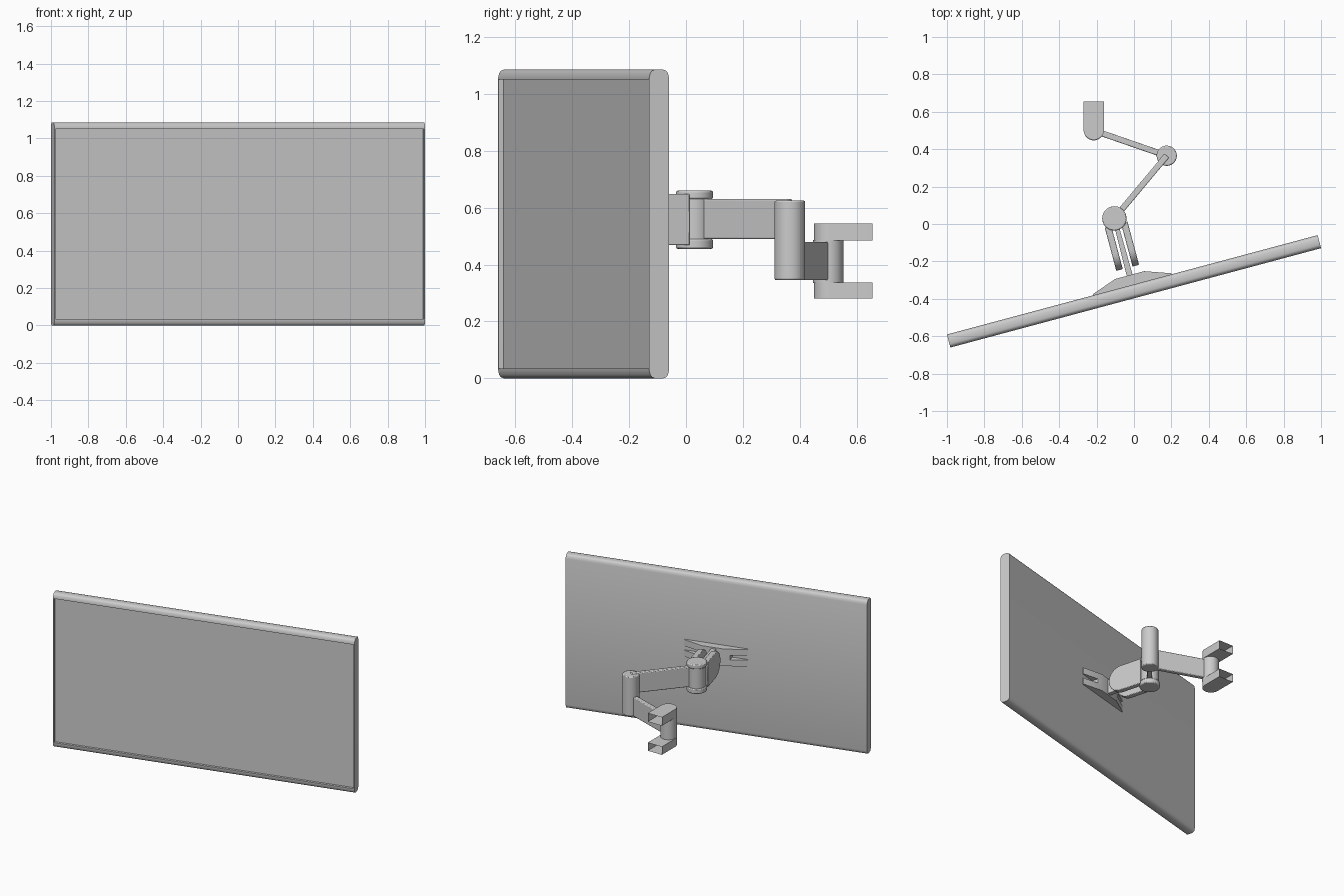
import bpy, bmesh
from math import sin, cos, pi, radians, atan2, hypot
from mathutils import Matrix, Vector

if "Cube" in bpy.data.objects:
    bpy.data.objects.remove(bpy.data.objects["Cube"])

# screen-side parts are modelled in a frame turned 15 degrees about z
HEAD = Matrix.Translation((0, -0.36, 0)) @ Matrix.Rotation(radians(15), 4, 'Z')
WORLD = Matrix.Identity(4)


def finish(name, bm, matrix=WORLD, bevel=0.0):
    bmesh.ops.recalc_face_normals(bm, faces=bm.faces)
    me = bpy.data.meshes.new(name)
    bm.to_mesh(me)
    bm.free()
    ob = bpy.data.objects.new(name, me)
    bpy.context.collection.objects.link(ob)
    ob.matrix_world = matrix
    if bevel:
        m = ob.modifiers.new("bevel", 'BEVEL')
        m.width, m.segments, m.limit_method = bevel, 2, 'ANGLE'
        m.angle_limit = radians(40)
    bpy.context.view_layer.objects.active = ob
    ob.select_set(True)
    bpy.ops.object.shade_smooth_by_angle(angle=radians(35))
    ob.select_set(False)
    return ob


def prism(points, lo, hi, axis='Z', bm=None):
    """Extrude a 2D outline along z (points are x, y) or along x (points are y, z)."""
    bm = bm or bmesh.new()
    place = (lambda p, h: (p[0], p[1], h)) if axis == 'Z' else (lambda p, h: (h, p[0], p[1]))
    f = bm.faces.new([bm.verts.new(place(p, lo)) for p in points])
    new = bmesh.ops.extrude_face_region(bm, geom=[f])['geom']
    d = Vector((0, 0, hi - lo)) if axis == 'Z' else Vector((hi - lo, 0, 0))
    bmesh.ops.translate(bm, vec=d, verts=[g for g in new if isinstance(g, bmesh.types.BMVert)])
    return bm


def arc(cx, cy, r, a0, a1, n):
    return [(cx + r * cos(a0 + (a1 - a0) * i / n), cy + r * sin(a0 + (a1 - a0) * i / n))
            for i in range(n + 1)]


def cylinder(name, x, y, r, z0, z1, bevel=0.006):
    return finish(name, prism(arc(x, y, r, 0, 2 * pi, 40)[:-1], z0, z1), bevel=bevel)


def arm(name, a, b, thick, z0, z1):
    half = hypot(b[0] - a[0], b[1] - a[1]) / 2
    t = thick / 2
    m = Matrix.Translation(((a[0] + b[0]) / 2, (a[1] + b[1]) / 2, 0)) @ \
        Matrix.Rotation(atan2(b[1] - a[1], b[0] - a[0]), 4, 'Z')
    finish(name, prism([(-half, -t), (half, -t), (half, t), (-half, t)], z0, z1), m, 0.005)


# display panel: rounded top and bottom edges, recessed screen
H, T = 1.085, 0.036
quarter = [(-T, 0.028), (-0.032, 0.012), (-0.026, 0.004), (-0.016, 0)]
bottom = quarter + [(-y, z) for y, z in reversed(quarter)]
bm = prism(bottom + [(y, H - z) for y, z in reversed(bottom)], -1.026, 1.026, 'X')
bm.normal_update()
front = min(bm.faces, key=lambda f: f.calc_center_median().y)
bmesh.ops.inset_region(bm, faces=[front], thickness=0.009)
rim = bmesh.ops.extrude_face_region(bm, geom=[front])['geom']
bmesh.ops.translate(bm, vec=(0, 0.017, 0), verts=[g for g in rim if isinstance(g, bmesh.types.BMVert)])
if front.is_valid:
    bmesh.ops.delete(bm, geom=[front], context='FACES_ONLY')
finish("display_panel", bm, HEAD)

# forked mounting plate behind the panel
ZC = 0.558
full = [(-0.217, 0.03), (0.217, 0.03), (0.217, 0.042), (0.08, 0.09), (-0.08, 0.09), (-0.217, 0.042)]
core = [(-0.11, 0.03), (0.11, 0.03), (0.11, 0.0795), (0.08, 0.09), (-0.08, 0.09), (-0.11, 0.0795)]
bm = prism(full, ZC + 0.015, ZC + 0.06)
prism(full, ZC - 0.06, ZC - 0.015, bm=bm)
prism(core, ZC - 0.015, ZC + 0.015, bm=bm)
finish("mounting_plate", bm, HEAD)

# tilt head: centre fin and two rounded cheeks
finish("tilt_fin", prism([(-0.016, 0.08), (0.016, 0.08), (0.012, 0.36), (-0.012, 0.36)],
                         ZC - 0.05, ZC + 0.05), HEAD)
cheek = arc(0.22, ZC, 0.09, pi / 2, 3 * pi / 2, 20) + [(0.37, ZC - 0.09), (0.37, ZC + 0.09)]
for side, lo, hi in (("left", -0.063, -0.027), ("right", 0.027, 0.063)):
    finish(f"tilt_cheek_{side}", prism(cheek, lo, hi, 'X'), HEAD, 0.004)

# pivot joints
head, elbow, wall = (-0.105, 0.03), (0.175, 0.365), (-0.215, 0.5)
cylinder("head_pivot_top", *head, 0.065, 0.63, 0.66)
cylinder("head_pivot_core", *head, 0.058, 0.488, 0.632, 0)
cylinder("head_pivot_bottom", *head, 0.065, 0.455, 0.49)
cylinder("elbow_pivot", *elbow, 0.054, 0.345, 0.625)
cylinder("wall_pivot", *wall, 0.053, 0.335, 0.487, 0)

# folding arms
arm("upper_arm", head, elbow, 0.032, 0.49, 0.63)
arm("lower_arm", elbow, wall, 0.032, 0.345, 0.48)

# wall brackets: rounded sleeves, open at the back
for label, z0, z1 in (("top", 0.485, 0.545), ("bottom", 0.28, 0.337)):
    bm = prism(arc(wall[0], wall[1] + 0.005, 0.055, pi, 2 * pi, 20) + [(-0.16, 0.655), (-0.27, 0.655)], z0, z1)
    back = [f for f in bm.faces if f.calc_center_median().y > 0.654]
    bmesh.ops.delete(bm, geom=back, context='FACES')
    finish(f"wall_bracket_{label}", bm)
